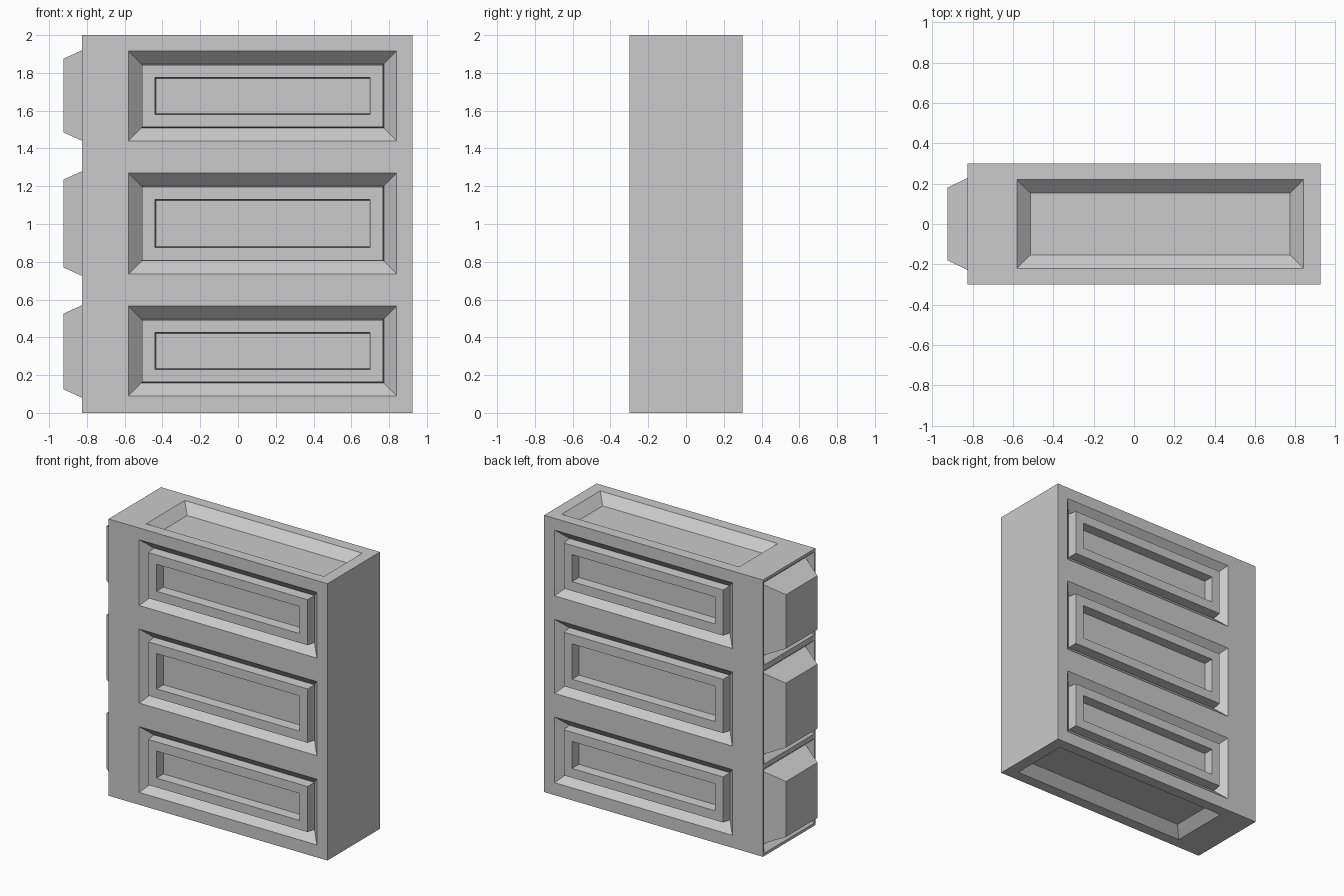
import bpy
import bmesh
from mathutils import Vector

cube = bpy.data.objects.get("Cube")
if cube:
    bpy.data.objects.remove(cube, do_unlink=True)

# Single plain grey
grey = bpy.data.materials.new("plain_grey")
grey.use_nodes = True
colour = (0.59, 0.59, 0.59, 1)
grey.diffuse_color = colour
grey.node_tree.nodes["Principled BSDF"].inputs["Base Color"].default_value = colour

# Solid slab
bm = bmesh.new()
bmesh.ops.create_cube(bm, size=1)
for v in bm.verts:
    v.co = Vector((0.05 + v.co.x * 1.75, v.co.y * 0.6, 1 + v.co.z * 2))


def side_faces(normal):
    bm.normal_update()
    return [f for f in bm.faces if f.normal.dot(normal) > 0.99]


def cut_side(normal, axis, positions):
    """Slice only one side of the slab across an axis."""
    for p in positions:
        faces = side_faces(normal)
        edges = {e for f in faces for e in f.edges}
        verts = {v for f in faces for v in f.verts}
        point, direction = Vector(), Vector()
        point[axis], direction[axis] = p, 1
        bmesh.ops.bisect_plane(bm, geom=[*faces, *edges, *verts], dist=0.0001,
                               plane_co=point, plane_no=direction)


def mould(normal, u, v, u_range, v_range, rings):
    """Shape one cell with nested rings of (u margin, v margin, height)."""
    mid_u, mid_v = sum(u_range) / 2, sum(v_range) / 2
    half_u, half_v = u_range[1] - mid_u, v_range[1] - mid_v
    face = min(side_faces(normal), key=lambda f: abs(f.calc_center_bounds()[u] - mid_u)
               + abs(f.calc_center_bounds()[v] - mid_v))
    n = max(range(3), key=lambda i: abs(normal[i]))
    level = face.verts[0].co[n]
    for margin_u, margin_v, height in rings:
        bmesh.ops.inset_individual(bm, faces=[face], thickness=0.005)
        for vert in face.verts:
            co = vert.co
            co[u] = mid_u + (half_u - margin_u) * (1 if co[u] > mid_u else -1)
            co[v] = mid_v + (half_v - margin_v) * (1 if co[v] > mid_v else -1)
            co[n] = level + height * normal[n]


X, Y, Z = 0, 1, 2
panel_x = (-0.58, 0.84)
top_y = (-0.22, 0.22)
panel_rows = [(0.09, 0.565), (0.735, 1.27), (1.44, 1.915)]
knob_y = (-0.29, 0.29)
knob_rows = [(0.02, 0.63), (0.665, 1.34), (1.38, 1.98)]
front, back = Vector((0, -1, 0)), Vector((0, 1, 0))
top, bottom = Vector((0, 0, 1)), Vector((0, 0, -1))
knob_side = Vector((-1, 0, 0))

# Cut every cell before any moulding
for normal in (front, back):
    cut_side(normal, X, panel_x)
    cut_side(normal, Z, [z for row in panel_rows for z in row])
for normal in (top, bottom):
    cut_side(normal, X, panel_x)
    cut_side(normal, Y, top_y)
cut_side(knob_side, Y, knob_y)
cut_side(knob_side, Z, [z for row in knob_rows for z in row])

# Front and back panels: sloped groove, raised frame, sunken middle
panel_rings = [(m, m, h) for m, h in
               ((0.068, -0.07), (0.073, 0), (0.14, 0), (0.145, -0.07))]
for normal in (front, back):
    for row in panel_rows:
        mould(normal, X, Z, panel_x, row, panel_rings)

# Top and bottom trays
for normal in (top, bottom):
    mould(normal, X, Y, panel_x, top_y, [(0.067, 0.067, -0.065)])

# Tapered knobs rising out of shallow grooves
for row in knob_rows:
    mould(knob_side, Y, Z, knob_y, row,
          [(0.04, 0.04, -0.045), (0.11, 0.105, 0.1)])

bmesh.ops.recalc_face_normals(bm, faces=bm.faces)
mesh = bpy.data.meshes.new("panelled_slab")
bm.to_mesh(mesh)
bm.free()
mesh.materials.append(grey)
slab = bpy.data.objects.new("panelled_slab", mesh)
bpy.context.collection.objects.link(slab)
